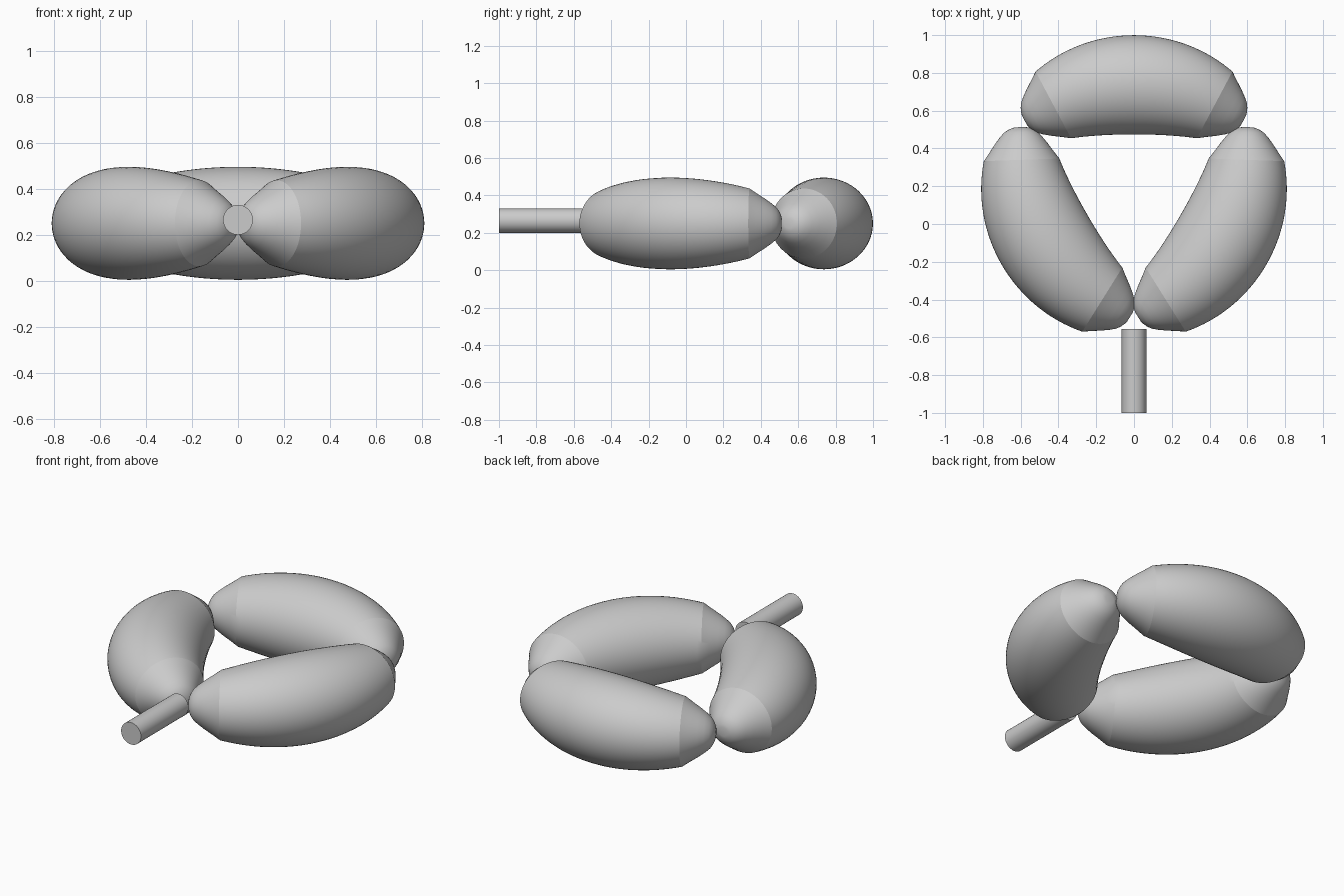
import bpy, bmesh, math
from mathutils import Vector, Matrix

cube = bpy.data.objects.get("Cube")
if cube:
    bpy.data.objects.remove(cube, do_unlink=True)

grey = bpy.data.materials.new("plain grey")
grey.use_nodes = True
colour = (0.6, 0.6, 0.6, 1)
grey.diffuse_color = colour
grey.node_tree.nodes["Principled BSDF"].inputs["Base Color"].default_value = colour

RING_Y, MID_Z = 0.19, 0.25      # centre of the ring
BEND, HALF = 0.91, math.radians(28)   # curve of one segment
END_R, BULGE, FLAT = 0.2, 0.0625, 0.934
SIDES, STEPS = 64, 32
TIP = [(0.04, 0.171), (0.085, 0.14), (0.12, 0.113), (0.145, 0.09),
       (0.16, 0.067), (0.169, 0.045), (0.173, 0.028)]


def stations():
    """Centre, outward direction and radius along one segment."""
    hub = Vector((0, 0.737 - RING_Y - BEND, 0))

    def frame(angle):
        out = Vector((math.sin(angle), math.cos(angle), 0))
        along = Vector((math.cos(angle), -math.sin(angle), 0))
        return hub + out * BEND, out, along

    start, out, along = frame(-HALF)
    for reach, radius in reversed(TIP):
        yield start - along * reach, out, radius
    for i in range(STEPS + 1):
        t = 2 * i / STEPS - 1
        centre, out, along = frame(t * HALF)
        yield centre, out, END_R + BULGE * (1 - t * t)
    for reach, radius in TIP:
        yield centre + along * reach, out, radius


def finish(obj, angle):
    obj.data.materials.append(grey)
    bpy.ops.object.select_all(action='DESELECT')
    obj.select_set(True)
    bpy.context.view_layer.objects.active = obj
    bpy.ops.object.shade_smooth_by_angle(angle=math.radians(angle))


def segment(name, turn):
    bm = bmesh.new()
    rings = []
    for centre, out, radius in stations():
        ring = []
        for k in range(SIDES):
            a = math.tau * k / SIDES
            offset = out * math.cos(a) + Vector((0, 0, FLAT * math.sin(a)))
            ring.append(bm.verts.new(centre + offset * radius))
        rings.append(ring)
    for low, high in zip(rings, rings[1:]):
        for k in range(SIDES):
            n = (k + 1) % SIDES
            bm.faces.new((low[k], low[n], high[n], high[k]))
    bm.faces.new(rings[0])
    bm.faces.new(rings[-1])
    bmesh.ops.recalc_face_normals(bm, faces=bm.faces)
    bm.transform(Matrix.Translation((0, RING_Y, MID_Z)) @ Matrix.Rotation(turn, 4, 'Z'))
    mesh = bpy.data.meshes.new(name)
    bm.to_mesh(mesh)
    bm.free()
    obj = bpy.data.objects.new(name, mesh)
    bpy.context.collection.objects.link(obj)
    finish(obj, 16)


# Three curved, tapered segments form the ring
for i, name in enumerate(("back_segment", "right_segment", "left_segment")):
    segment(name, i * math.tau / 3)

# Round handle at the front
bpy.ops.mesh.primitive_cylinder_add(vertices=32, radius=0.065, depth=0.445,
                                    location=(0, -0.7775, 0.265),
                                    rotation=(math.pi / 2, 0, 0))
handle = bpy.context.object
handle.name = "handle"
finish(handle, 30)
